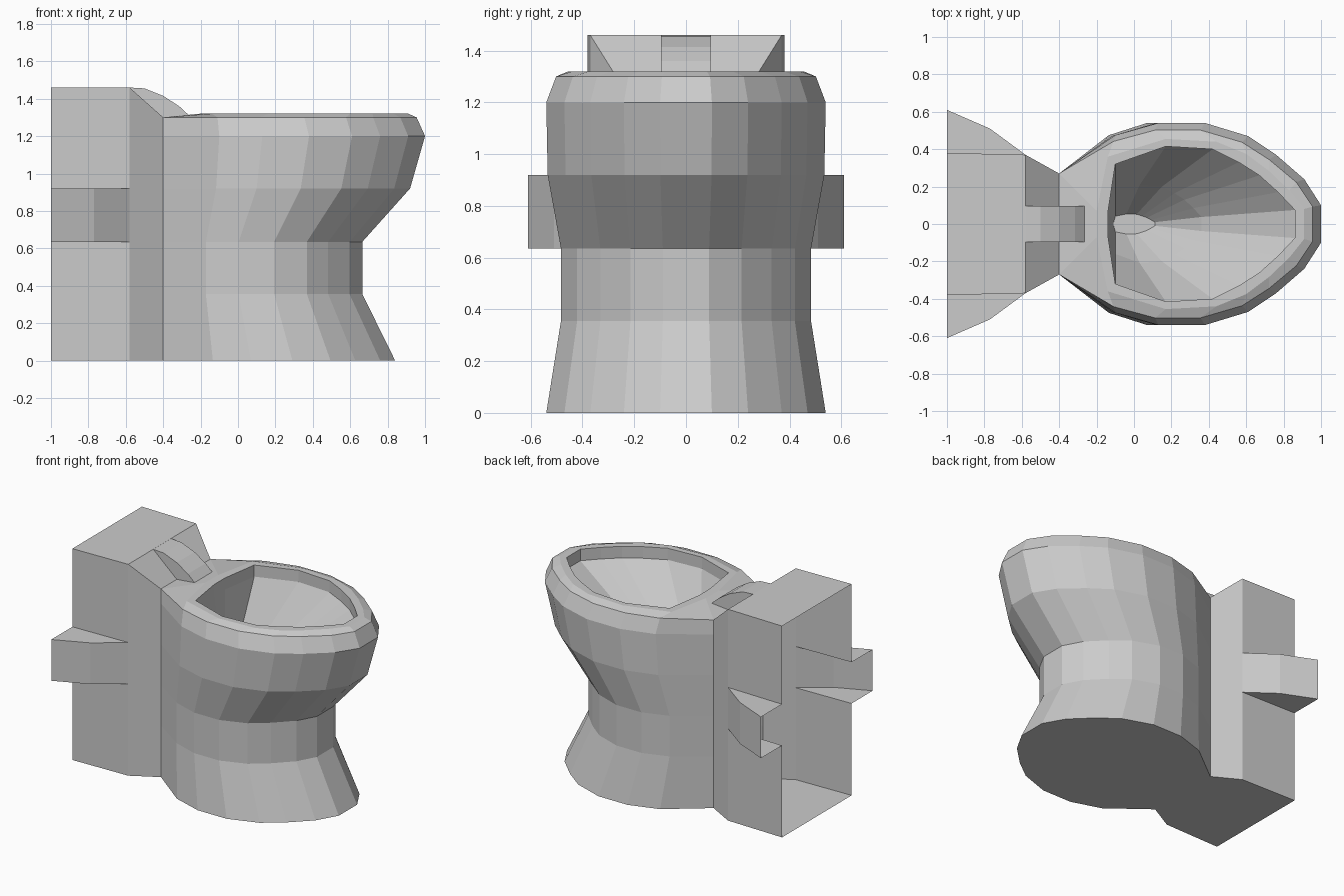
import bpy

if "Cube" in bpy.data.objects:
    bpy.data.objects.remove(bpy.data.objects["Cube"])


def make(name, polys):
    """Build a flat-shaded object from polygons, sharing equal corners."""
    index, faces = {}, []
    for poly in polys:
        ids = []
        for p in poly:
            key = tuple(round(c, 4) for c in p)
            i = index.setdefault(key, len(index))
            if i not in ids:
                ids.append(i)
        if len(ids) > 2:
            faces.append(ids)
    mesh = bpy.data.meshes.new(name)
    mesh.from_pydata(list(index), [], faces)
    mesh.update()
    obj = bpy.data.objects.new(name, mesh)
    bpy.context.collection.objects.link(obj)
    return obj


def loft(a, b, closed=True, skip=()):
    n = len(a)
    return [[a[i], a[(i + 1) % n], b[(i + 1) % n], b[i]]
            for i in range(n if closed else n - 1) if i not in skip]


def ring(half, z):
    """Mirror a half outline (back to front) into a full loop at height z."""
    return [(x, -y, z) for x, y in half] + [(x, y, z) for x, y in reversed(half)]


# Pedestal: one outline scaled at each height, open at the back to the tank
outline = [(-0.4, 0.27), (-0.1, 0.475), (0.13, 0.54), (0.38, 0.54),
           (0.61, 0.47), (0.76, 0.37), (0.91, 0.24), (1.0, 0.1)]
levels = [(0, 0.84, 1.0), (0.355, 0.665, 0.895), (0.635, 0.665, 0.895),
          (0.92, 0.92, 0.99), (1.2, 1.0, 1.0), (1.3, 0.955, 0.93)]
rings = []
for z, front, sy in levels:
    sx = (front + 0.4) / 1.4
    half = [outline[0]] + [(-0.4 + (x + 0.4) * sx, y * sy) for x, y in outline[1:]]
    rings.append(ring(half, z))
polys = [rings[0][::-1]]
for a, b in zip(rings, rings[1:]):
    polys += loft(a, b, closed=False)
make("pedestal", polys)

# Seat rim: gentle rise from the body edge, then a flat band
seat_out = [(-0.2, 0.07), (-0.14, 0.36), (0.17, 0.455), (0.44, 0.44),
            (0.6, 0.375), (0.72, 0.285), (0.83, 0.18), (0.91, 0.08)]
seat_in = [(-0.14, 0.06), (-0.1, 0.32), (0.17, 0.415), (0.42, 0.4),
           (0.56, 0.33), (0.67, 0.26), (0.77, 0.17), (0.86, 0.075)]
outer, inner = ring(seat_out, 1.32), ring(seat_in, 1.32)
make("seat_rim", loft(rings[-1], outer) + loft(outer, inner))

# Bowl: short upright wall, then sloping down to a narrow drain at the rear
bowl = [inner, ring(seat_in, 1.24)]
for z, sx, sy in [(0.88, 0.48, 0.5), (0.66, 0.22, 0.13)]:
    bowl.append(ring([(-0.1 + (x + 0.1) * sx, y * sy) for x, y in seat_in], z))
polys = [bowl[-1]]
for a, b in zip(bowl, bowl[1:]):
    polys += loft(a, b)
make("bowl", polys)

# Tank: hollow shell with open back, tapering in to the pedestal
LOW, HIGH = 0.635, 0.92


def section(x, y, top):
    right = [(x, y, z) for z in (0, LOW, HIGH, top)]
    return right + [(x, -y, z) for _, _, z in reversed(right)]


back, mid, neck = section(-1, 0.38, 1.46), section(-0.58, 0.37, 1.46), section(-0.4, 0.27, 1.3)
make("tank", loft(back, mid, skip=(1, 5)) + loft(mid, neck))

# Side flares: bulges that replace the middle strip of each tank wall
curve = [(-1, 0.61), (-0.77, 0.51), (-0.58, 0.37)]
for side, label in ((1, "left"), (-1, "right")):
    low = [(x, side * y, LOW) for x, y in curve]
    high = [(x, side * y, HIGH) for x, y in curve]
    wall = (-1, side * 0.38)
    polys = loft(low, high, closed=False)
    polys = [p[::-1] for p in polys]
    polys += [(low + [(*wall, LOW)]), (high + [(*wall, HIGH)])[::-1]]
    make("side_flare_" + label, polys if side > 0 else [p[::-1] for p in polys])

# Hinge: curved bridge from the tank top down to the seat
arc = [(-0.585, 1.46), (-0.5, 1.455), (-0.4, 1.415), (-0.315, 1.36), (-0.25, 1.3)]
near = [(x, -0.097, z) for x, z in arc]
far = [(x, 0.097, z) for x, z in arc]
polys = loft(near, far, closed=False)
polys = [p for p in polys]
polys += [(near + [(-0.4, -0.097, 1.3)])[::-1], far + [(-0.4, 0.097, 1.3)]]
make("hinge", polys)
